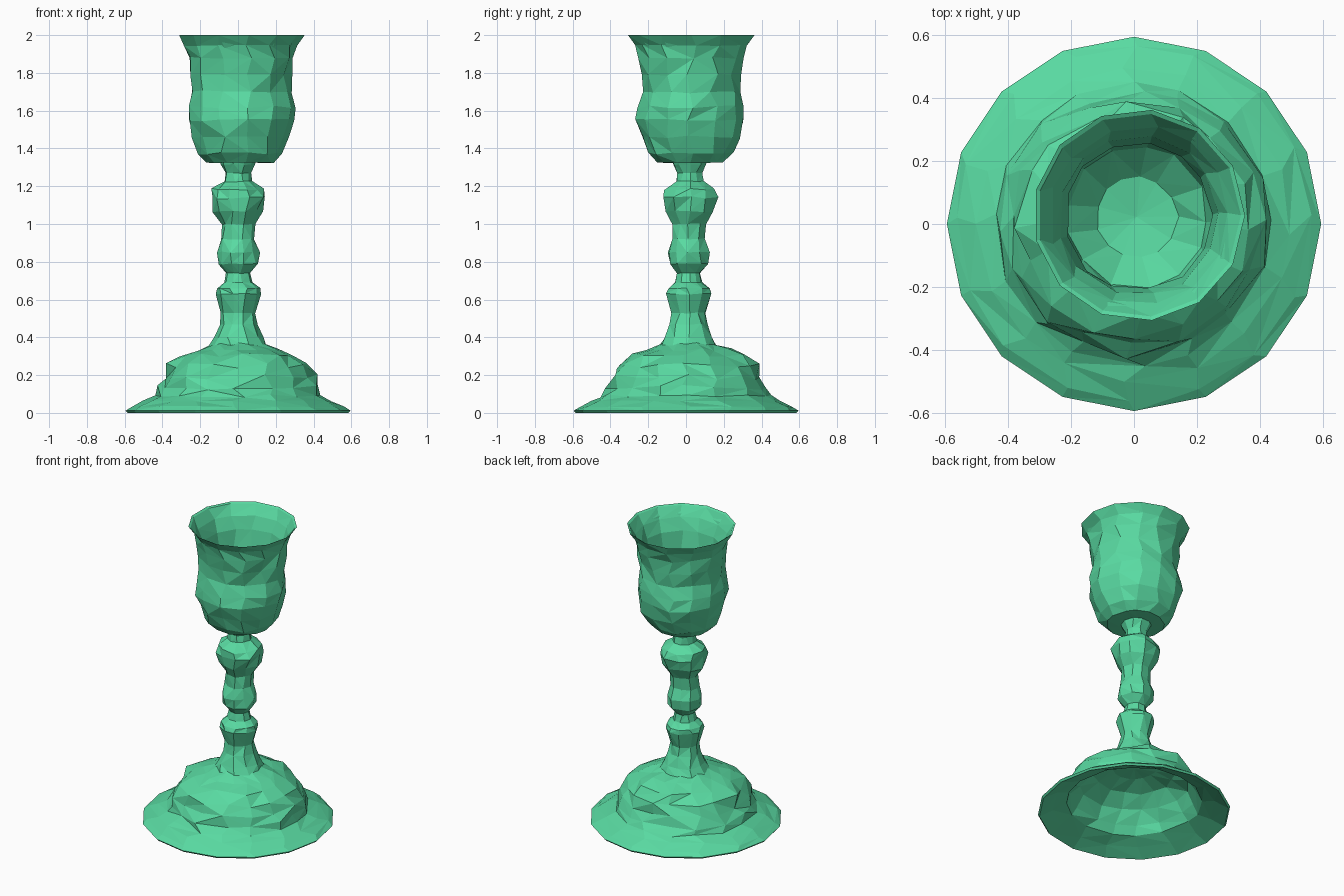
import bpy, bmesh, math, random

rng = random.Random(7)


def lathe(name, profile, sides, centre_low, centre_high):
    """Facet a profile of (radius, z, roughness) rings; radius 0 is a pole."""
    bm = bmesh.new()
    z0, z1 = min(p[1] for p in profile), max(p[1] for p in profile)
    rings = []
    for i, (r, z, rough) in enumerate(profile):
        t = (z - z0) / (z1 - z0)
        cx, cy = [a + (b - a) * t for a, b in zip(centre_low, centre_high)]
        if r == 0:
            rings.append([bm.verts.new((cx, cy, z))])
            continue
        ring = []
        for k in range(sides):
            a = 2 * math.pi * (k + rng.uniform(-0.2, 0.2) * (rough > 0)) / sides
            rr = r + rng.uniform(-rough, rough)
            zz = z + rng.uniform(-rough, rough) * 0.7
            ring.append(bm.verts.new((cx + rr * math.cos(a), cy + rr * math.sin(a), zz)))
        rings.append(ring)
    # join the rings with randomly turned triangles
    for lo, hi in zip(rings, rings[1:]):
        for k in range(sides):
            n = (k + 1) % sides
            if len(lo) == 1:
                bm.faces.new((lo[0], hi[n], hi[k]))
            elif len(hi) == 1:
                bm.faces.new((lo[k], lo[n], hi[0]))
            elif rng.random() < 0.5:
                bm.faces.new((lo[k], lo[n], hi[n]))
                bm.faces.new((lo[k], hi[n], hi[k]))
            else:
                bm.faces.new((lo[k], lo[n], hi[k]))
                bm.faces.new((lo[n], hi[n], hi[k]))
    bmesh.ops.recalc_face_normals(bm, faces=bm.faces)
    mesh = bpy.data.meshes.new(name)
    bm.to_mesh(mesh)
    bm.free()
    obj = bpy.data.objects.new(name, mesh)
    bpy.context.collection.objects.link(obj)
    mesh.materials.append(green)
    return obj


green = bpy.data.materials.new("green")
green.diffuse_color = (0.10, 0.70, 0.36, 1)

# hollow foot: underside, thin rim, flared brim, rough embossed dome
lathe("foot", [
    (0, 0.31, 0), (0.13, 0.305, 0.008), (0.25, 0.27, 0.012), (0.34, 0.21, 0.012),
    (0.385, 0.13, 0.01), (0.42, 0.075, 0.006), (0.50, 0.04, 0.003), (0.585, 0.0, 0),
    (0.595, 0.012, 0), (0.565, 0.033, 0.004), (0.50, 0.063, 0.006),
    (0.445, 0.09, 0.012), (0.42, 0.135, 0.02), (0.40, 0.19, 0.022),
    (0.37, 0.25, 0.02), (0.30, 0.305, 0.02), (0.22, 0.335, 0.012),
    (0.15, 0.36, 0.006), (0.10, 0.39, 0), (0, 0.39, 0)],
    16, (0, 0), (0.005, 0.01))

# stem with collar, lower knop and large upper knop
lathe("stem", [
    (0, 0.34, 0), (0.16, 0.345, 0.006), (0.13, 0.40, 0.006), (0.10, 0.47, 0.006),
    (0.09, 0.53, 0.005), (0.122, 0.63, 0.006), (0.115, 0.66, 0.005),
    (0.075, 0.69, 0.004), (0.063, 0.74, 0.003), (0.105, 0.79, 0.008),
    (0.112, 0.85, 0.009), (0.088, 0.92, 0.006), (0.088, 1.00, 0.006),
    (0.125, 1.07, 0.012), (0.148, 1.14, 0.014), (0.135, 1.185, 0.01),
    (0.075, 1.225, 0.004), (0.067, 1.27, 0.004), (0.09, 1.315, 0.004),
    (0.10, 1.34, 0), (0, 1.34, 0)],
    10, (0, 0.01), (0, 0.02))

# hollow cup: outside wall, flared lip, inside wall and floor
lathe("cup", [
    (0, 1.325, 0), (0.10, 1.325, 0), (0.18, 1.325, 0.004), (0.225, 1.375, 0.01),
    (0.262, 1.46, 0.013), (0.287, 1.55, 0.013), (0.283, 1.62, 0.013),
    (0.262, 1.70, 0.012), (0.267, 1.79, 0.01), (0.28, 1.88, 0.008),
    (0.302, 1.945, 0.006), (0.337, 2.0, 0), (0.324, 1.993, 0),
    (0.285, 1.93, 0.004), (0.255, 1.85, 0.006), (0.238, 1.72, 0.007),
    (0.253, 1.58, 0.008), (0.225, 1.46, 0.006), (0.13, 1.37, 0.005), (0, 1.35, 0)],
    13, (0.008, 0.022), (0.016, 0.028))
